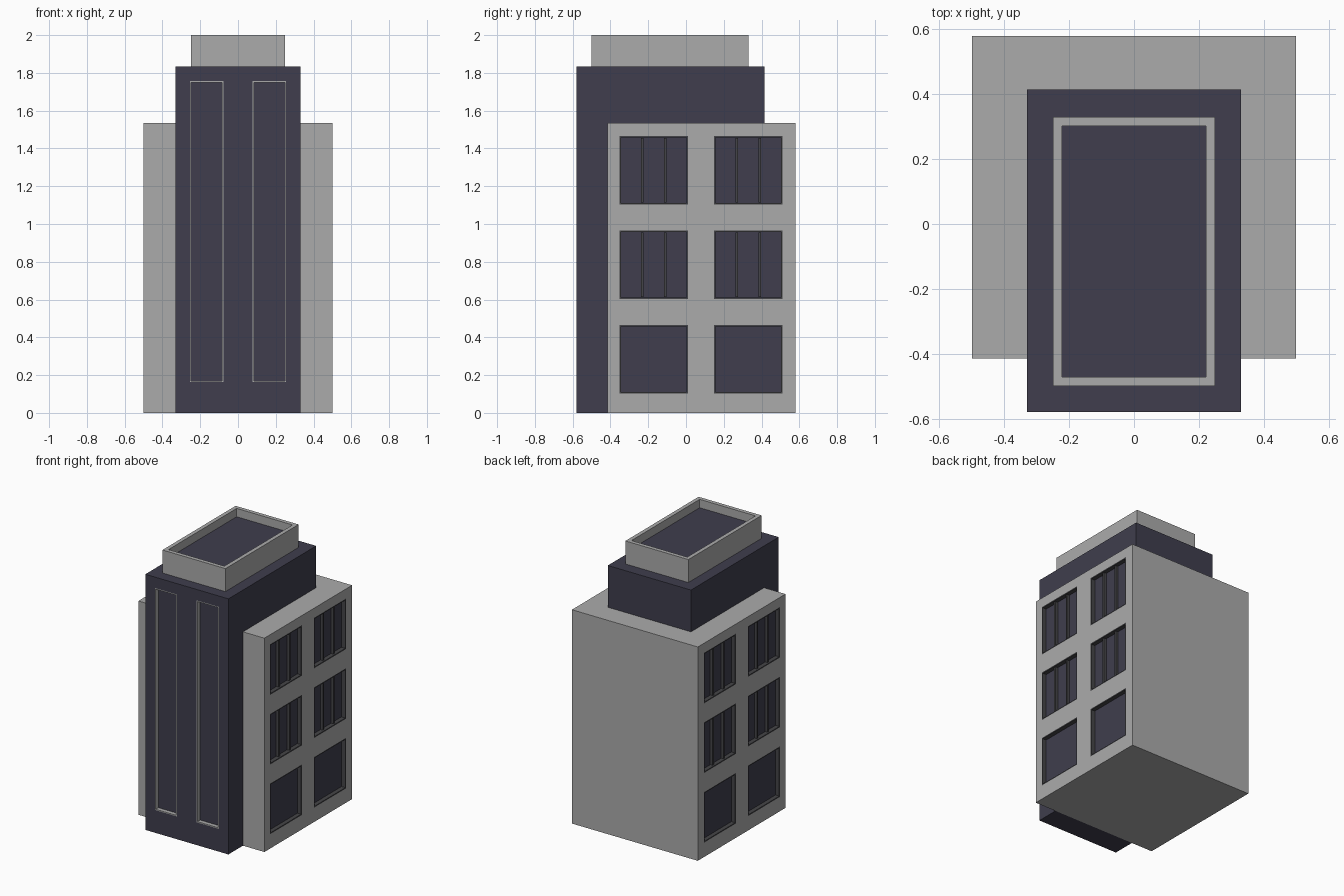
import bpy, bmesh
from mathutils import Vector

if "Cube" in bpy.data.objects:
    bpy.data.objects.remove(bpy.data.objects["Cube"])


def material(name, rgb):
    m = bpy.data.materials.new(name)
    m.diffuse_color = (*rgb, 1)
    m.use_nodes = True
    m.node_tree.nodes["Principled BSDF"].inputs["Base Color"].default_value = m.diffuse_color
    return m


DARK = material("dark_blue", (0.05, 0.048, 0.075))
TRIM = material("charcoal", (0.06, 0.06, 0.065))
GREY = material("grey", (0.41, 0.41, 0.41))


def finish(name, bm, mats):
    bmesh.ops.recalc_face_normals(bm, faces=bm.faces)
    me = bpy.data.meshes.new(name)
    bm.to_mesh(me)
    bm.free()
    for m in mats:
        me.materials.append(m)
    ob = bpy.data.objects.new(name, me)
    bpy.context.collection.objects.link(ob)
    return ob


def box_bm(lo, hi):
    bm = bmesh.new()
    bmesh.ops.create_cube(bm, size=1)
    lo, hi = Vector(lo), Vector(hi)
    for v in bm.verts:
        v.co = (lo + hi) / 2 + v.co * (hi - lo)
    bm.normal_update()
    return bm


def box(name, lo, hi, mat):
    return finish(name, box_bm(lo, hi), [mat])


# Box whose face towards `out` has a rim and a sunken floor in a second colour
def tray(name, lo, hi, out, rim, depth, mat, floor_mat):
    bm = box_bm(lo, hi)
    f = max(bm.faces, key=lambda f: f.normal.dot(Vector(out)))
    bmesh.ops.inset_individual(bm, faces=[f], thickness=rim, depth=0)
    bmesh.ops.inset_individual(bm, faces=[f], thickness=0, depth=-depth)
    f.material_index = 1
    return finish(name, bm, [mat, floor_mat])


def cut(target, lo, hi):
    cutter = box("opening_cutter", lo, hi, None)
    cutter.hide_render = True
    cutter.hide_set(True)
    mod = target.modifiers.new("opening", 'BOOLEAN')
    mod.operation, mod.solver, mod.object = 'DIFFERENCE', 'EXACT', cutter


# Main grey block
body = box("main_block", (-0.5, -0.415, 0), (0.5, 0.58, 1.535), GREY)

# Dark tower: front slab and roof storey as one L profile, extruded across
bm = bmesh.new()
profile = [(-0.58, 0), (-0.415, 0), (-0.415, 1.535), (0.415, 1.535),
           (0.415, 1.835), (-0.58, 1.835)]
face = bm.faces.new([bm.verts.new((-0.33, y, z)) for y, z in profile])
new = bmesh.ops.extrude_face_region(bm, geom=[face])["geom"]
bmesh.ops.translate(bm, vec=(0.66, 0, 0),
                    verts=[g for g in new if isinstance(g, bmesh.types.BMVert)])
tower = finish("tower", bm, [DARK])

# Roof parapet
tray("roof_parapet", (-0.25, -0.5, 1.835), (0.25, 0.33, 2.0), (0, 0, 1),
     0.04, 0.06, GREY, DARK)

# Tall slots in the tower front
for x in (-0.255, 0.078):
    lo, hi = (x, -0.58, 0.163), (x + 0.177, -0.54, 1.757)
    cut(tower, (lo[0], -0.6, lo[2]), hi)
    tray("tall_window", lo, hi, (0, -1, 0), 0.01, 0.03, GREY, DARK)

# Side windows, three storeys on both sides
S = 0.363
for side in (-1, 1):
    def span(a, b):
        return sorted((side * a, side * b))
    for y in (-0.352, 0.148):
        for storey, z in enumerate((0.103, 0.603, 1.103)):
            x0, x1 = span(0.46, 0.5)
            c0, c1 = span(0.46, 0.52)
            cut(body, (c0, y, z), (c1, y + S, z + S))
            tray("side_window", (x0, y, z), (x1, y + S, z + S), (side, 0, 0),
                 0.012, 0.03, TRIM, DARK)
            if storey:
                m0, m1 = span(0.468, 0.49)
                for k in (1, 2):
                    c = y + S * k / 3
                    box("mullion", (m0, c - 0.007, z + 0.01),
                        (m1, c + 0.007, z + S - 0.01), TRIM)
